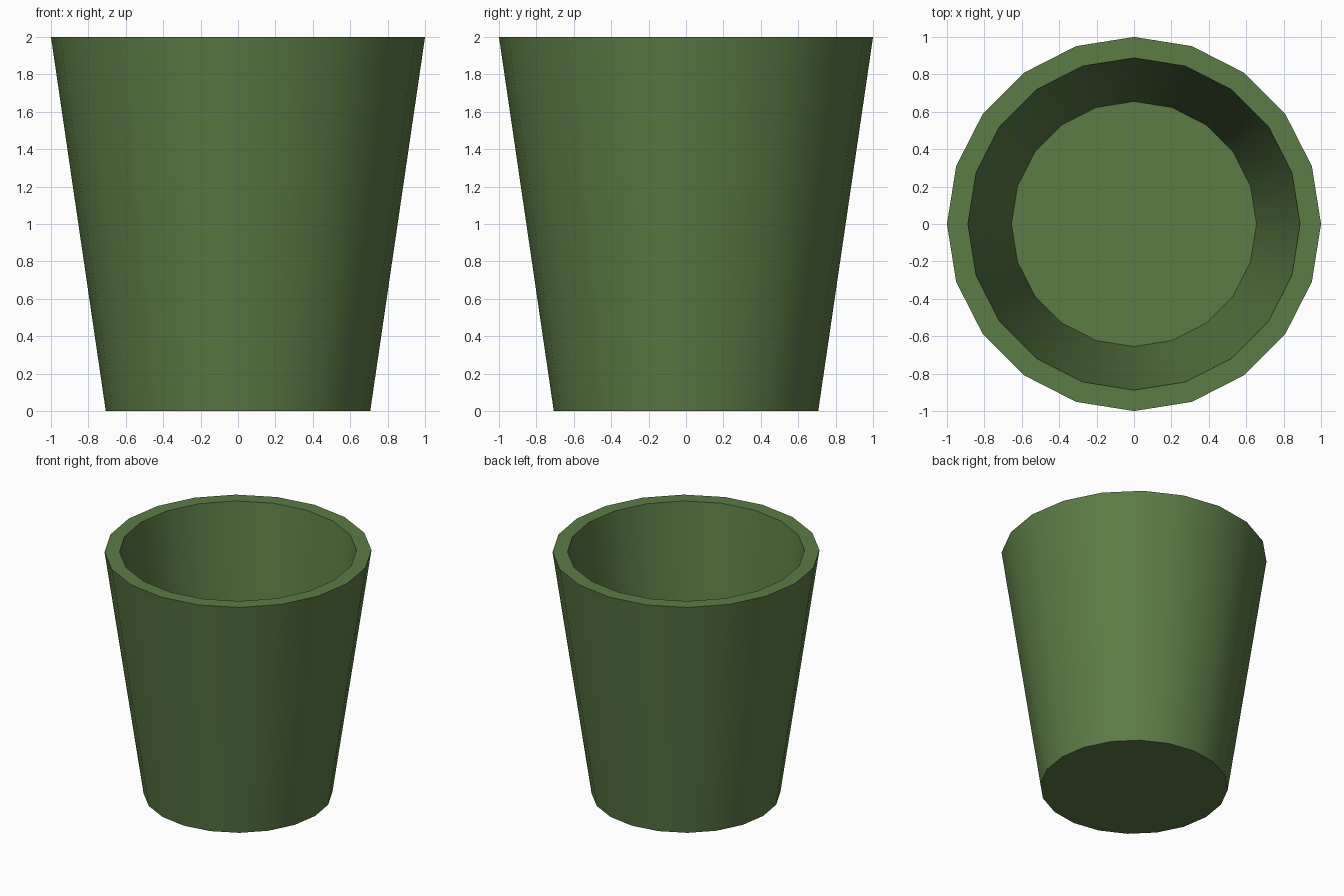
import bpy, bmesh
from math import cos, sin, tau, radians

if "Cube" in bpy.data.objects:
    bpy.data.objects.remove(bpy.data.objects["Cube"])

SIDES = 20
# Profile (radius, height): outer base, outer rim, inner rim, inner floor
PROFILE = [(0.707, 0.0), (1.0, 2.0), (0.888, 2.0), (0.655, 0.27)]

bm = bmesh.new()
rings = [[bm.verts.new((r * cos(tau * i / SIDES), r * sin(tau * i / SIDES), z))
          for i in range(SIDES)] for r, z in PROFILE]

# Outer wall, rim and inner wall
for a, b in zip(rings, rings[1:]):
    for i in range(SIDES):
        j = (i + 1) % SIDES
        bm.faces.new((a[i], a[j], b[j], b[i]))

# Underside and inner floor
bm.faces.new(rings[0][::-1])
bm.faces.new(rings[-1])
bmesh.ops.recalc_face_normals(bm, faces=bm.faces)

mesh = bpy.data.meshes.new("cup")
bm.to_mesh(mesh)
bm.free()
cup = bpy.data.objects.new("cup", mesh)
bpy.context.collection.objects.link(cup)

# Green finish
green = bpy.data.materials.new("green")
green.diffuse_color = (0.105, 0.2, 0.06, 1)
green.use_nodes = True
green.node_tree.nodes["Principled BSDF"].inputs["Base Color"].default_value = green.diffuse_color
mesh.materials.append(green)

# Smooth walls, sharp rim and base
bpy.context.view_layer.objects.active = cup
cup.select_set(True)
bpy.ops.object.shade_smooth_by_angle(angle=radians(30))
